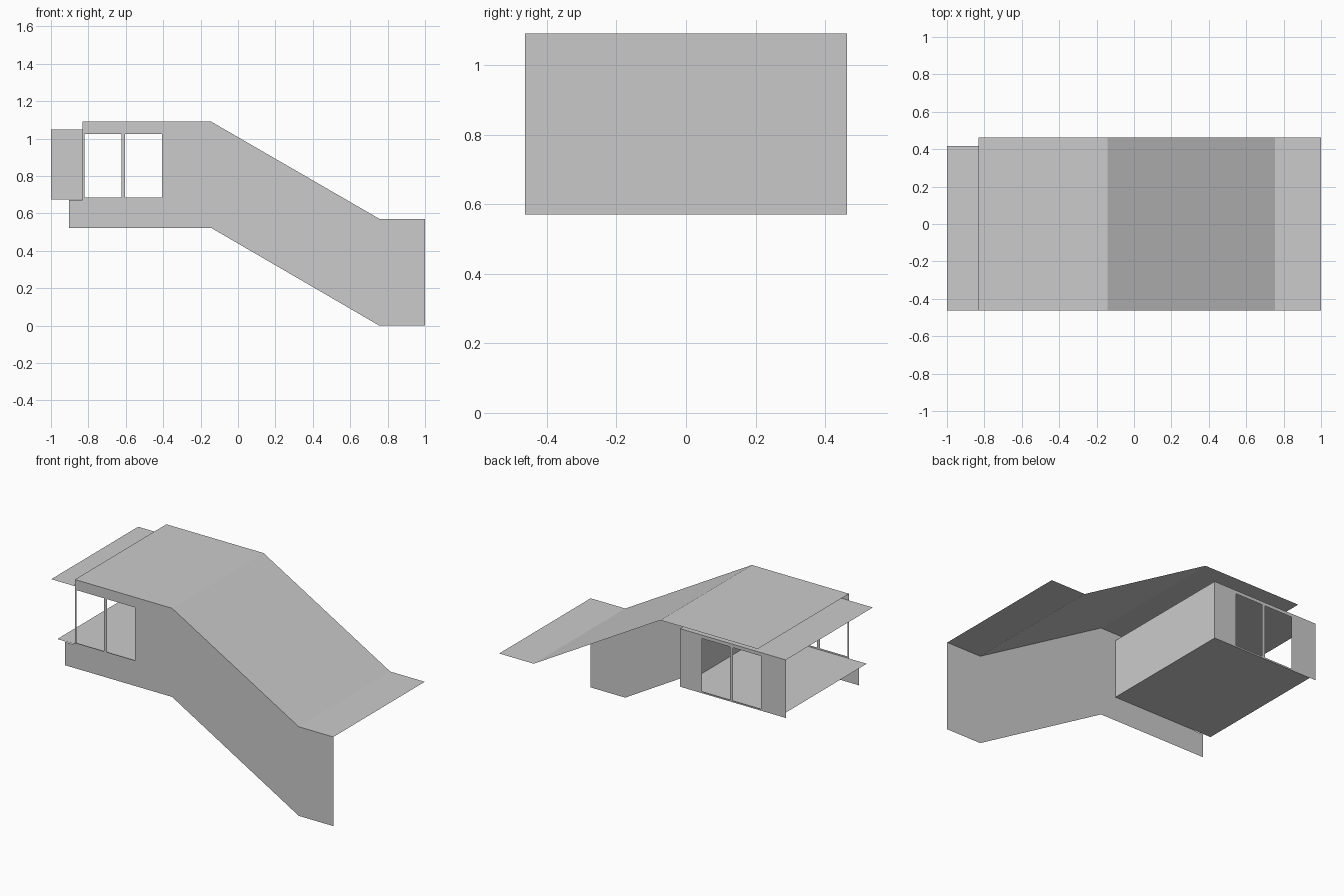
import bpy
import bmesh
from mathutils import Vector

cube = bpy.data.objects.get("Cube")
if cube:
    bpy.data.objects.remove(cube, do_unlink=True)

grey = bpy.data.materials.new("plain grey")
grey.use_nodes = True
colour = (0.6, 0.6, 0.6, 1)
grey.diffuse_color = colour
grey.node_tree.nodes["Principled BSDF"].inputs["Base Color"].default_value = colour

# Main dimensions
FRONT, BACK = -0.463, 0.463      # wall plane and far roof edge
ROOM_BACK = 0.417                # rear wall of the upper room
ROOM_END = -0.25                 # inner end of the upper room
FLOOR, CEILING = 0.675, 1.047


def finish(name, bm, facing):
    """Turn all faces towards one direction and make the object."""
    bm.normal_update()
    for face in bm.faces:
        if face.normal.dot(Vector(facing)) < 0:
            face.normal_flip()
    mesh = bpy.data.meshes.new(name)
    bm.to_mesh(mesh)
    bm.free()
    mesh.materials.append(grey)
    obj = bpy.data.objects.new(name, mesh)
    bpy.context.collection.objects.link(obj)
    return obj


def sheet(name, profile, y0, y1, facing):
    """Thin sheet: an open x-z profile swept along y."""
    bm = bmesh.new()
    rows = [[bm.verts.new((x, y, z)) for x, z in profile] for y in (y0, y1)]
    for i in range(len(profile) - 1):
        bm.faces.new((rows[0][i], rows[0][i + 1], rows[1][i + 1], rows[1][i]))
    return finish(name, bm, facing)


def rectangle(x0, x1, z0, z1):
    return [(x0, z0), (x1, z0), (x1, z1), (x0, z1)]


def wall(name, outline, holes, y, facing):
    """Thin upright wall with openings."""
    bm = bmesh.new()
    edges = []
    for loop in [outline] + holes:
        verts = [bm.verts.new((x, y, z)) for x, z in loop]
        edges += [bm.edges.new((v, verts[i - 1])) for i, v in enumerate(verts)]
    bmesh.ops.triangle_fill(bm, edges=edges, use_beauty=True, normal=facing)
    return finish(name, bm, facing)


# Pair of window openings shared by both long walls
windows = [rectangle(x0, x1, 0.685, 1.025)
           for x0, x1 in ((-0.822, -0.624), (-0.603, -0.407))]

# Roof running from the upper level down to the lower landing
roof_line = [(-0.832, 1.09), (-0.143, 1.09), (0.755, 0.571), (1, 0.571)]
sheet("main_roof", roof_line, FRONT, BACK, (0, 0, 1))

# Front wall follows the roof, with a low parapet at the upper end
front_outline = roof_line + [(1, 0), (0.755, 0), (-0.143, 0.522),
                             (-0.903, 0.522), (-0.903, 0.672), (-0.832, 0.672)]
wall("front_wall", front_outline, windows, FRONT, (0, -1, 0))

# Upper room
wall("back_wall", rectangle(-1, ROOM_END, FLOOR, CEILING), windows, ROOM_BACK, (0, 1, 0))
sheet("room_floor", [(-0.957, FLOOR), (ROOM_END, FLOOR)], FRONT, ROOM_BACK, (0, 0, 1))
sheet("room_ceiling", [(-1, CEILING), (ROOM_END, CEILING)], FRONT, ROOM_BACK, (0, 0, 1))
sheet("room_end_wall", [(ROOM_END, FLOOR), (ROOM_END, CEILING)], FRONT, ROOM_BACK, (1, 0, 0))
